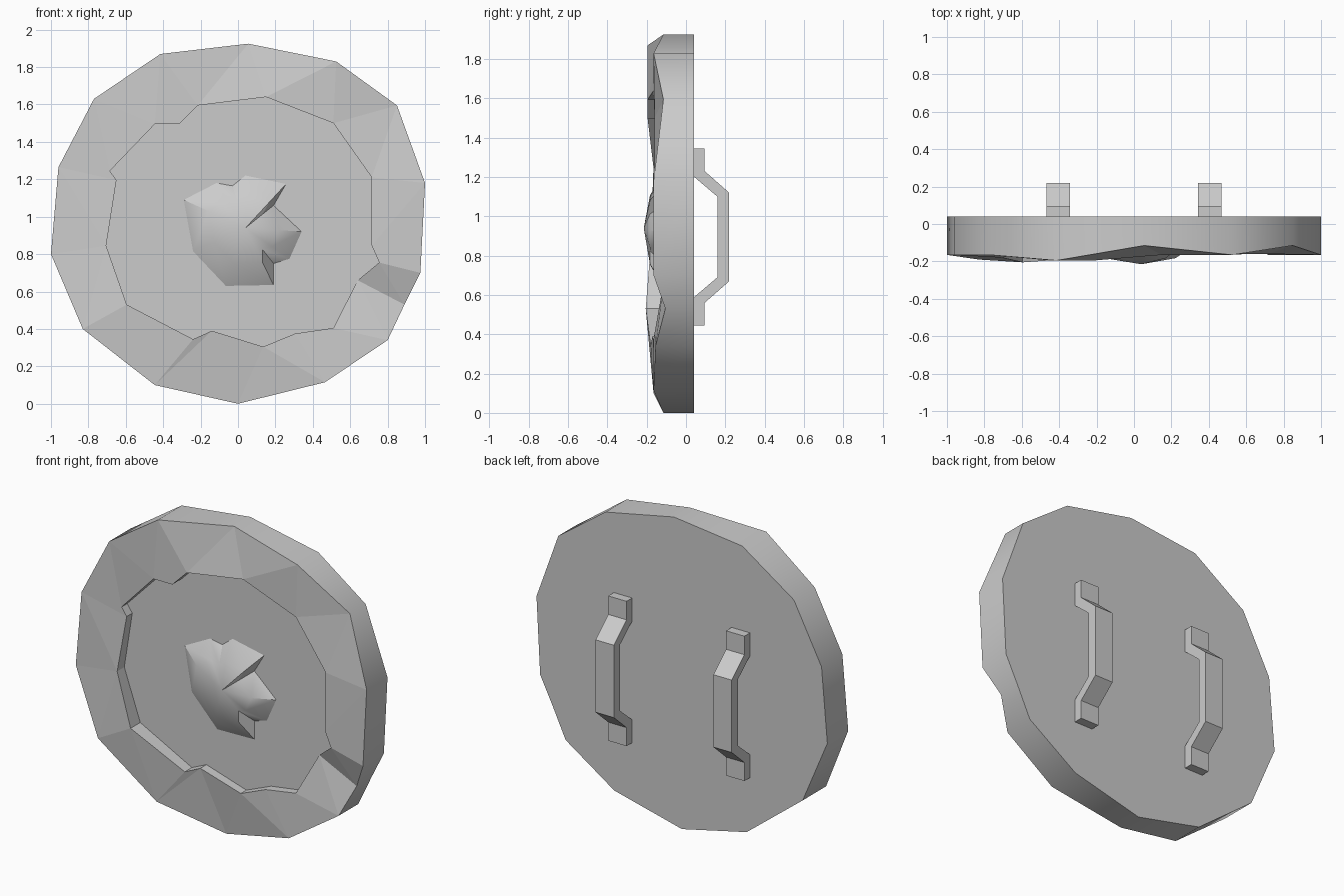
import bpy
import bmesh
from mathutils import Vector

cube = bpy.data.objects.get("Cube")
if cube:
    bpy.data.objects.remove(cube, do_unlink=True)

BACK, FLOOR = 0.04, -0.11

grey = bpy.data.materials.new("plain_grey")
grey.use_nodes = True
grey.diffuse_color = (0.6, 0.6, 0.6, 1)
grey.node_tree.nodes["Principled BSDF"].inputs["Base Color"].default_value = grey.diffuse_color


def ring(bm, points):
    """Add a loop of vertices."""
    return [bm.verts.new(p) for p in points]


def bridge(bm, a, b, smooth=False):
    """Join two loops of equal length with quads."""
    for i in range(len(a)):
        j = (i + 1) % len(a)
        bm.faces.new((a[i], a[j], b[j], b[i])).smooth = smooth


def zip_loops(bm, a, b):
    """Join two loops of unequal length, always taking the shorter diagonal."""
    i = j = 0
    while i < len(a) or j < len(b):
        va, vb = a[i % len(a)], b[j % len(b)]
        na, nb = a[(i + 1) % len(a)], b[(j + 1) % len(b)]
        step_a = (na.co - vb.co).length < (nb.co - va.co).length
        if j == len(b) or (i < len(a) and step_a):
            bm.faces.new((va, na, vb))
            i += 1
        else:
            bm.faces.new((va, nb, vb))
            j += 1


def finish(bm, name):
    bmesh.ops.recalc_face_normals(bm, faces=bm.faces[:])
    mesh = bpy.data.meshes.new(name)
    bm.to_mesh(mesh)
    bm.free()
    mesh.materials.append(grey)
    obj = bpy.data.objects.new(name, mesh)
    bpy.context.collection.objects.link(obj)
    return obj


# Shield body: hewn outer edge and ragged inner edge of the rim, as (x, z, front y)
outer_edge = [
    (.055, 1.925, -.115), (.525, 1.83, -.165), (.85, 1.595, -.115),
    (1, 1.18, -.165), (.975, .7, -.165), (.89, .53, -.105),
    (.8, .34, -.155), (.465, .115, -.165), (0, 0, -.115),
    (-.445, .1, -.165), (-.83, .4, -.19), (-1, .8, -.165),
    (-.96, 1.265, -.165), (-.77, 1.63, -.165), (-.415, 1.87, -.195),
]
inner_edge = [
    (.15, 1.64, -.165), (.51, 1.5, -.16), (.715, 1.21, -.16),
    (.715, .845, -.165), (.755, .755, -.165), (.64, .66, -.115),
    (.51, .405, -.16), (.305, .375, -.165), (.135, .305, -.165),
    (-.14, .39, -.17), (-.24, .345, -.18), (-.595, .53, -.205),
    (-.705, .845, -.18), (-.65, 1.195, -.165), (-.685, 1.245, -.165),
    (-.445, 1.495, -.195), (-.315, 1.495, -.195), (-.215, 1.595, -.195),
]
bm = bmesh.new()
back = ring(bm, [(x, BACK, z) for x, z, y in outer_edge])
front = ring(bm, [(x, y, z) for x, z, y in outer_edge])
lip = ring(bm, [(x, y, z) for x, z, y in inner_edge])
floor = ring(bm, [(x, FLOOR, z) for x, z, y in inner_edge])
bm.faces.new(back)
bridge(bm, back, front, smooth=True)
zip_loops(bm, front, lip)
bridge(bm, lip, floor)
bm.faces.new(floor)
finish(bm, "shield_body")

# Central boss: chipped outline rising through a shoulder to a blunt peak
boss_outline = [
    (.04, 1.22), (.257, 1.175), (.19, 1.06), (.34, .92),
    (.275, .775), (.19, .75), (.19, .635), (-.065, .63),
    (-.24, .815), (-.29, 1.09), (-.115, 1.18), (-.03, 1.165),
]
peak = Vector((.04, -.215, .94))
bm = bmesh.new()
foot = ring(bm, [(x, FLOOR, z) for x, z in boss_outline])
shoulder = ring(bm, [peak.lerp(v.co, .6) for v in foot])
for v in shoulder:
    v.co.y = -.183
tip = bm.verts.new(peak)
bridge(bm, foot, shoulder)
for i, v in enumerate(shoulder):
    bm.faces.new((shoulder[i - 1], v, tip))
bm.faces.new(foot)
boss = finish(bm, "boss")
bpy.ops.object.select_all(action='DESELECT')
boss.select_set(True)
bpy.context.view_layer.objects.active = boss
bpy.ops.object.shade_smooth_by_angle(angle=0.52)

# Grips: bent strap profile as (y, height from grip centre), mirrored top to bottom
GRIP_Z, GRIP_X, HALF_WIDTH = .895, .405, .063
strap_outer = [(BACK, .45), (.095, .45), (.095, .335), (.22, .225)]
strap_inner = [(.16, .205), (BACK, .307)]
half_out = strap_outer + [(y, -h) for y, h in reversed(strap_outer)]
half_in = [(y, -h) for y, h in reversed(strap_inner)] + strap_inner
profile = half_out + half_in
for side, name in ((1, "left_grip"), (-1, "right_grip")):
    bm = bmesh.new()
    ends = [ring(bm, [(side * GRIP_X + dx, y, GRIP_Z + h) for y, h in profile])
            for dx in (-HALF_WIDTH, HALF_WIDTH)]
    bridge(bm, *ends)
    for end in ends:
        bm.faces.new(end)
    finish(bm, name)
